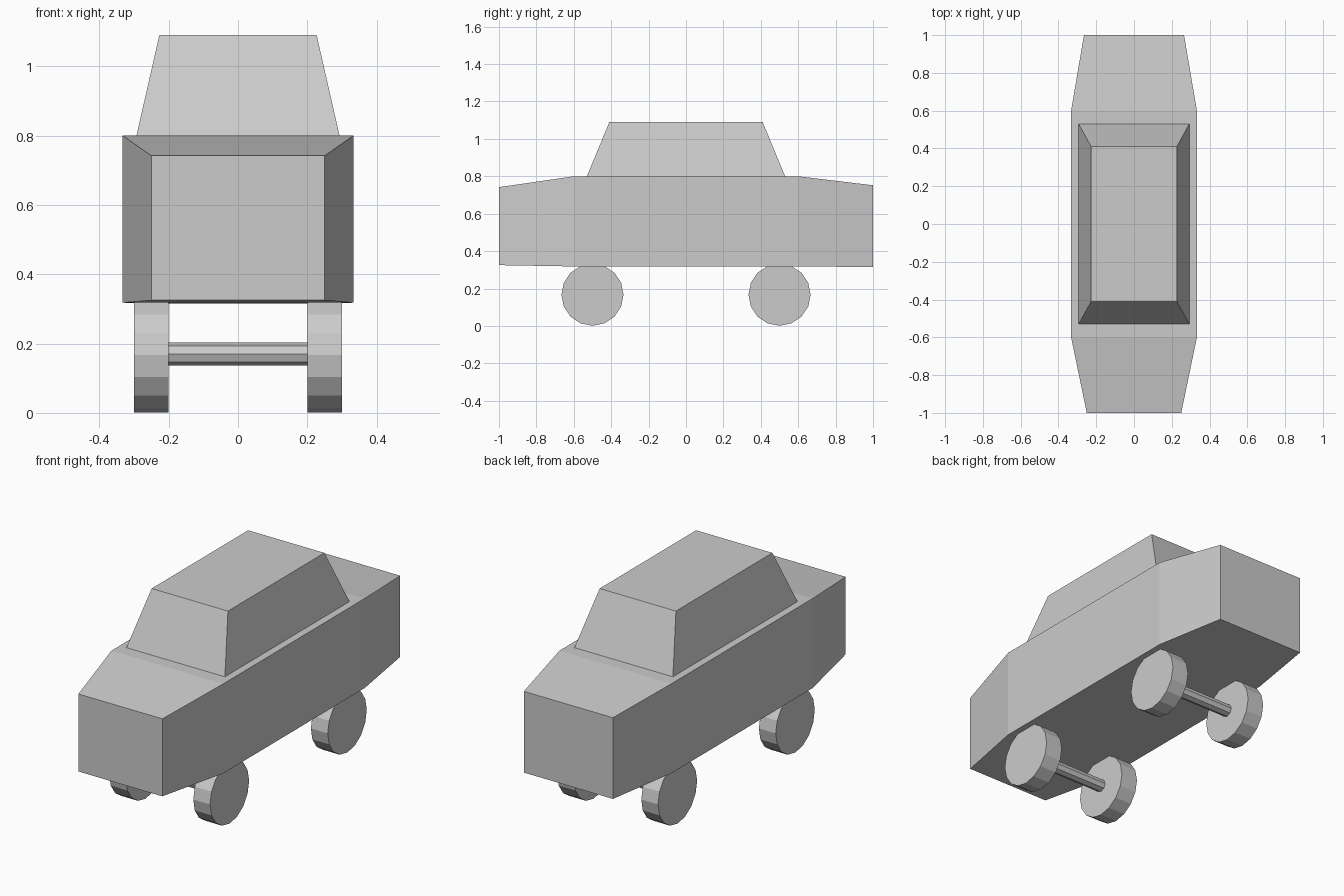
import bpy
import bmesh
from math import pi

if "Cube" in bpy.data.objects:
    bpy.data.objects.remove(bpy.data.objects["Cube"])


def loft(name, rings):
    """Solid skinned through a list of four-point rings, capped at both ends."""
    bm = bmesh.new()
    loops = [[bm.verts.new(p) for p in ring] for ring in rings]
    for a, b in zip(loops, loops[1:]):
        for i in range(4):
            j = (i + 1) % 4
            bm.faces.new((a[i], a[j], b[j], b[i]))
    bm.faces.new(loops[0])
    bm.faces.new(loops[-1])
    bmesh.ops.recalc_face_normals(bm, faces=bm.faces)
    mesh = bpy.data.meshes.new(name)
    bm.to_mesh(mesh)
    bm.free()
    obj = bpy.data.objects.new(name, mesh)
    bpy.context.collection.objects.link(obj)


def cylinder_x(name, sides, radius, width, location):
    """Flat-shaded cylinder lying along x."""
    bpy.ops.mesh.primitive_cylinder_add(vertices=sides, radius=radius, depth=width,
                                        location=location, rotation=(0, pi / 2, 0))
    bpy.context.object.name = name


# Body: cross-sections from nose to tail (y, half width, bottom, top)
sections = [(-1.0, 0.25, 0.325, 0.742), (-0.6, 0.333, 0.318, 0.80),
            (0.6, 0.333, 0.318, 0.80), (1.0, 0.265, 0.315, 0.752)]
loft("body", [[(-w, y, lo), (w, y, lo), (w, y, hi), (-w, y, hi)]
              for y, w, lo, hi in sections])

# Cabin: tapered block on the deck (z, half width, half length)
levels = [(0.80, 0.293, 0.53), (1.09, 0.227, 0.41)]
loft("cabin", [[(-w, -l, z), (w, -l, z), (w, l, z), (-w, l, z)]
               for z, w, l in levels])

# Wheels and axles
for end, y in (("front", -0.5), ("back", 0.5)):
    cylinder_x(end + "_axle", 8, 0.033, 0.4, (0, y, 0.17))
    for side, x in (("left", -0.25), ("right", 0.25)):
        cylinder_x(f"{end}_{side}_wheel", 16, 0.166, 0.1, (x, y, 0.167))
